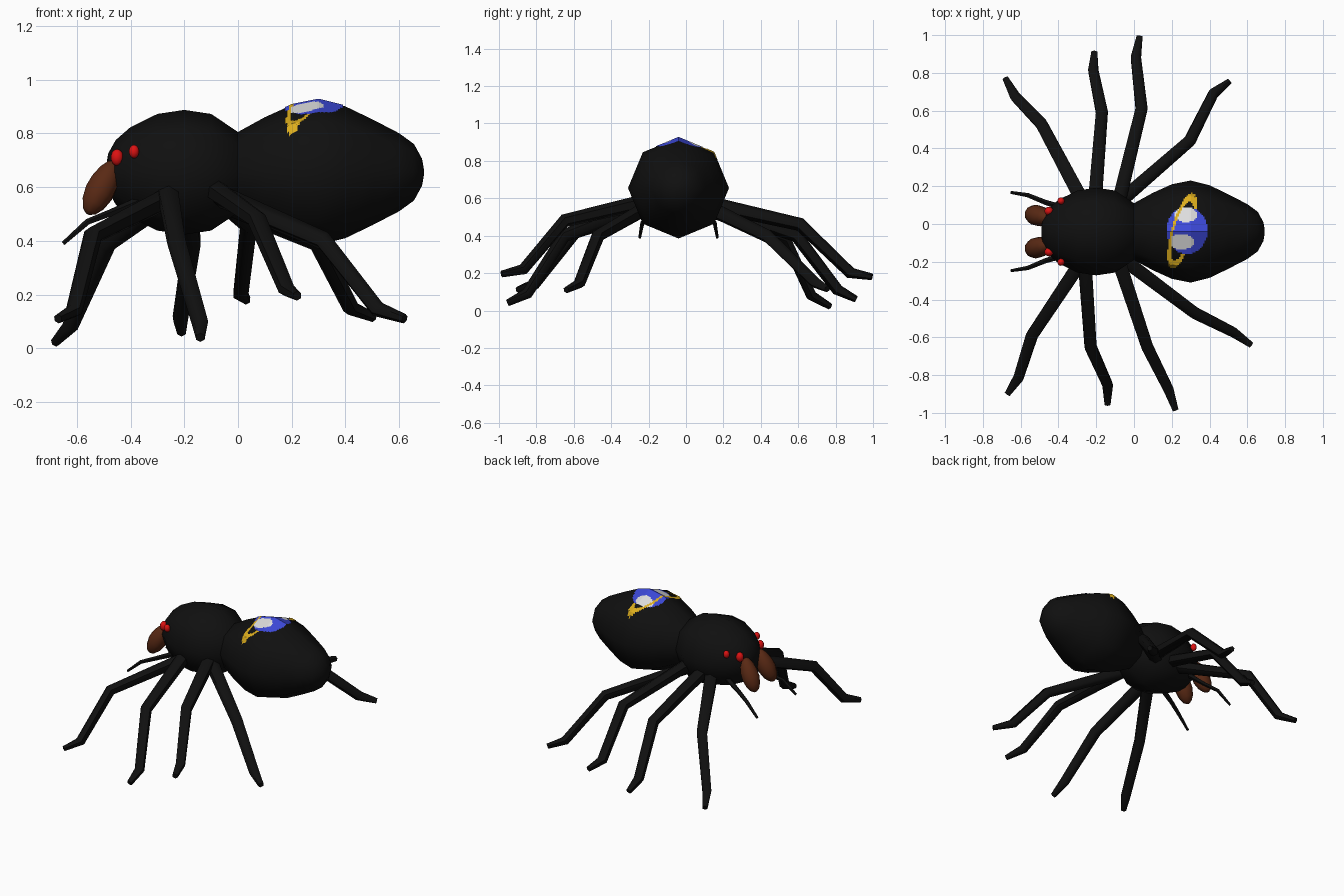
import bpy, bmesh, math
from mathutils import Vector
from mathutils.bvhtree import BVHTree

if "Cube" in bpy.data.objects:
    bpy.data.objects.remove(bpy.data.objects["Cube"])


def material(name, rgb):
    m = bpy.data.materials.new(name)
    m.diffuse_color = (*rgb, 1)
    m.use_nodes = True
    m.node_tree.nodes["Principled BSDF"].inputs["Base Color"].default_value = m.diffuse_color
    return m


BLACK = material("black", (0.005, 0.005, 0.005))
BROWN = material("brown", (0.10, 0.022, 0.007))
RED = material("red", (0.72, 0.006, 0.006))
BLUE = material("blue", (0.045, 0.065, 0.68))
PALE = material("pale grey", (0.72, 0.72, 0.72))
GOLD = material("gold", (0.72, 0.42, 0.012))
MID_Y, MID_Z = -0.04, 0.655


def finish(name, bm, mats, angle=60):
    bmesh.ops.recalc_face_normals(bm, faces=bm.faces[:])
    me = bpy.data.meshes.new(name)
    bm.to_mesh(me)
    bm.free()
    ob = bpy.data.objects.new(name, me)
    bpy.context.collection.objects.link(ob)
    for m in mats:
        me.materials.append(m)
    bpy.ops.object.select_all(action='DESELECT')
    ob.select_set(True)
    bpy.context.view_layer.objects.active = ob
    if angle:
        bpy.ops.object.shade_smooth_by_angle(angle=math.radians(angle))
    return ob


def tube(name, points, radii, mat, sides=6):
    """Tapered tube through points, rings mitred at the joints."""
    pts = [Vector(p) for p in points]
    bm = bmesh.new()
    rings = []
    for i, (p, r) in enumerate(zip(pts, radii)):
        d = (pts[min(i + 1, len(pts) - 1)] - pts[max(i - 1, 0)]).normalized()
        ref = Vector((0, 0, 1)) if abs(d.z) < 0.95 else Vector((0, 1, 0))
        u = d.cross(ref).normalized()
        v = u.cross(d)
        rings.append([bm.verts.new(p + r * (math.cos(a) * u + math.sin(a) * v))
                      for a in (math.tau * k / sides + math.pi / 2 for k in range(sides))])
    for a, b in zip(rings, rings[1:]):
        for k in range(sides):
            bm.faces.new((a[k], a[(k + 1) % sides], b[(k + 1) % sides], b[k]))
    bm.faces.new(rings[0])
    bm.faces.new(rings[-1])
    return finish(name, bm, [mat])


def body(name, profile):
    """Eight-sided body turned around the long axis."""
    return tube(name, [(x, MID_Y, MID_Z) for x, r in profile],
                [r for x, r in profile], BLACK, 8)


# Abdomen and head section
abdomen = body("abdomen", [(-0.06, 0.09), (0.0, 0.15), (0.1, 0.205), (0.2, 0.25),
                           (0.3, 0.27), (0.4, 0.245), (0.5, 0.197), (0.6, 0.145),
                           (0.655, 0.105), (0.685, 0.05), (0.692, 0.01)])
body("head_section", [(-0.49, 0.03), (-0.483, 0.07), (-0.455, 0.12), (-0.40, 0.168),
                      (-0.3, 0.217), (-0.2, 0.232), (-0.1, 0.217), (0.0, 0.15), (0.04, 0.09)])

# Legs: hip, knee, ankle, toe
legs = {
    "front_leg_left": [(-0.25, 0.08, 0.56), (-0.49, 0.53, 0.385), (-0.625, 0.67, 0.08), (-0.68, 0.77, 0.022)],
    "front_leg_right": [(-0.24, -0.14, 0.57), (-0.54, -0.59, 0.42), (-0.61, -0.81, 0.14), (-0.67, -0.90, 0.11)],
    "second_leg_left": [(-0.21, 0.08, 0.58), (-0.17, 0.59, 0.40), (-0.215, 0.81, 0.11), (-0.21, 0.91, 0.06)],
    "second_leg_right": [(-0.265, -0.14, 0.60), (-0.23, -0.65, 0.40), (-0.14, -0.85, 0.09), (-0.14, -0.955, 0.04)],
    "third_leg_left": [(-0.09, 0.08, 0.58), (0.04, 0.61, 0.46), (0.01, 0.88, 0.20), (0.03, 0.995, 0.18)],
    "third_leg_right": [(-0.10, -0.14, 0.60), (0.07, -0.65, 0.48), (0.18, -0.87, 0.22), (0.22, -0.985, 0.195)],
    "hind_leg_left": [(-0.12, 0.08, 0.57), (0.295, 0.44, 0.395), (0.42, 0.69, 0.15), (0.505, 0.755, 0.115)],
    "hind_leg_right": [(-0.12, -0.14, 0.59), (0.32, -0.47, 0.40), (0.52, -0.57, 0.145), (0.62, -0.64, 0.11)],
}
for name, pts in legs.items():
    tube(name, pts, [0.043, 0.036, 0.031, 0.018], BLACK)

for side, label in ((1, "left"), (-1, "right")):
    # Feelers
    tube("feeler_" + label,
         [(-0.36, MID_Y + side * 0.12, 0.55), (-0.47, MID_Y + side * 0.155, 0.505),
          (-0.56, MID_Y + side * 0.192, 0.47), (-0.65, MID_Y + side * 0.207, 0.39)],
         [0.018, 0.014, 0.012, 0.008], BLACK, 5)
    # Jaws
    top = Vector((-0.455, MID_Y + side * 0.07, 0.695))
    tip = Vector((-0.56, MID_Y + side * 0.098, 0.50))
    steps = [0, 0.06, 0.2, 0.4, 0.6, 0.8, 0.94, 1]
    tube("jaw_" + label, [top.lerp(tip, t) for t in steps],
         [0.008, 0.027, 0.043, 0.054, 0.056, 0.046, 0.028, 0.008], BROWN, 10)
    # Eyes
    for kind, x, y, z, r in (("large", -0.45, 0.108, 0.71, 0.027),
                             ("small", -0.387, 0.162, 0.732, 0.022)):
        bm = bmesh.new()
        bmesh.ops.create_uvsphere(bm, u_segments=10, v_segments=7, radius=r)
        bmesh.ops.scale(bm, vec=(0.9, 0.9, 1.15), verts=bm.verts)
        bmesh.ops.translate(bm, vec=(x, MID_Y + side * y, z), verts=bm.verts)
        finish(f"{kind}_eye_{label}", bm, [RED])


# Back marking: blue oval with pale patches and a gold band
def marking_colour(x, y):
    in_oval = ((x - 0.28) / 0.11) ** 2 + ((y + 0.035) / 0.125) ** 2 < 1
    u, v = x - 0.256, y + 0.035
    along, across = u * 0.27 + v * 0.963, u * 0.963 - v * 0.27
    ring = math.hypot(along / 0.185, across / 0.052)
    if 0.87 < ring < 1.12 and not (in_oval and across > 0):
        return 2
    if not in_oval:
        return None
    upper = ((x - 0.275) / 0.06) ** 2 + ((y - 0.05) / 0.04) ** 2 < 1
    lower = ((x - 0.25) / 0.07) ** 2 + ((y + 0.095) / 0.04) ** 2 < 1
    return 1 if upper or lower else 0


tree = BVHTree.FromPolygons([v.co for v in abdomen.data.vertices],
                            [p.vertices for p in abdomen.data.polygons])
bm = bmesh.new()
cell = 0.008
corners = {}


def corner(i, j):
    if (i, j) not in corners:
        x, y = 0.15 + i * cell, MID_Y + j * cell
        hit = tree.ray_cast(Vector((x, y, 2)), Vector((0, 0, -1)))[0]
        corners[i, j] = bm.verts.new((x, y, hit.z + 0.004))
    return corners[i, j]


for i in range(34):
    for j in range(-26, 27):
        colour = marking_colour(0.15 + (i + 0.5) * cell, MID_Y + (j + 0.5) * cell)
        if colour is not None:
            f = bm.faces.new([corner(i, j), corner(i + 1, j), corner(i + 1, j + 1), corner(i, j + 1)])
            f.material_index = colour
marking = finish("back_marking", bm, [BLUE, PALE, GOLD], 0)
if sum(p.normal.z for p in marking.data.polygons) < 0:
    marking.data.flip_normals()
